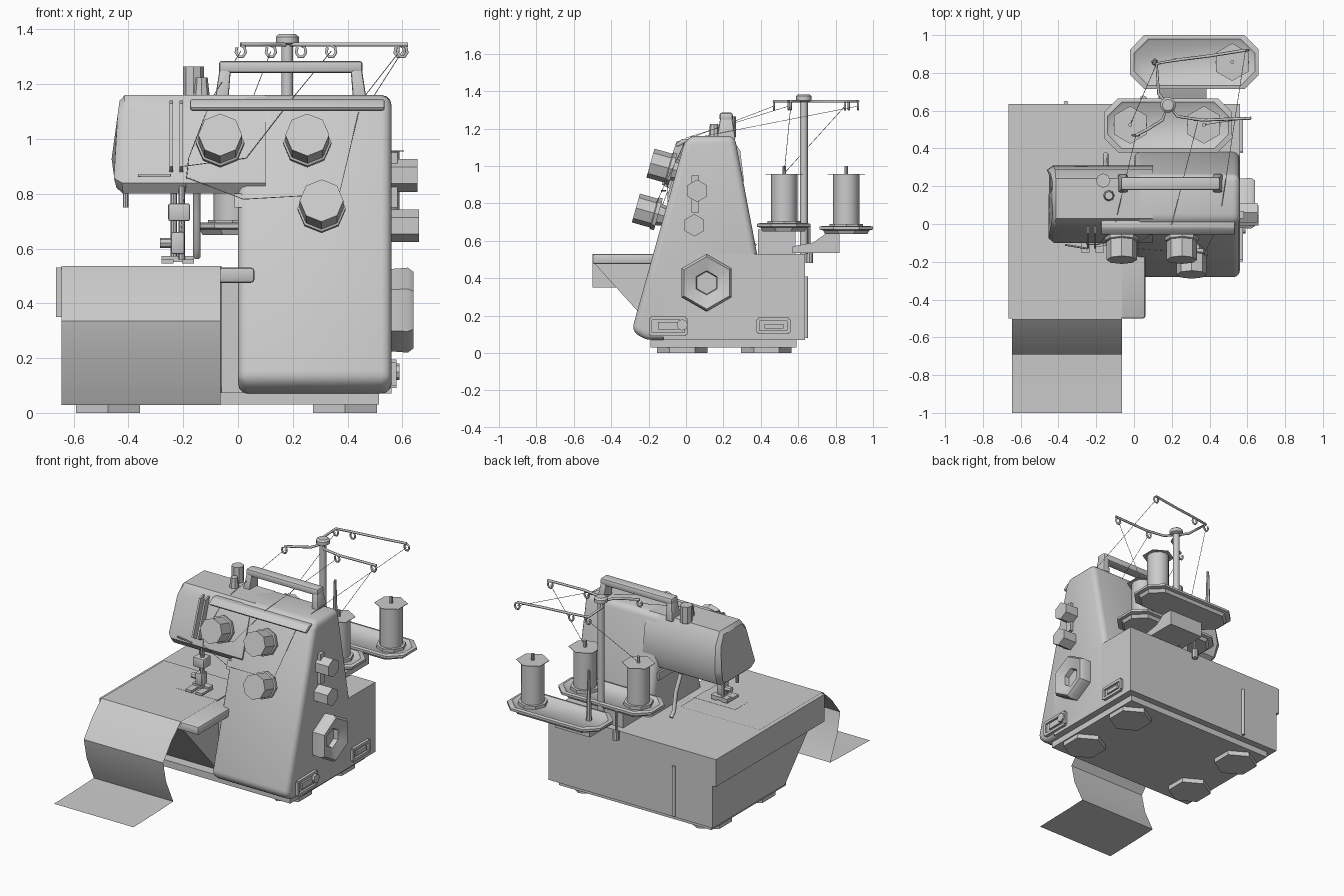
import bpy, bmesh, math
from mathutils import Vector, Matrix

cube = bpy.data.objects.get("Cube")
if cube:
    bpy.data.objects.remove(cube, do_unlink=True)

grey = bpy.data.materials.new("light_grey")
grey.use_nodes = True
grey.diffuse_color = (0.6, 0.6, 0.6, 1)
grey.node_tree.nodes["Principled BSDF"].inputs["Base Color"].default_value = (0.6, 0.6, 0.6, 1)
meshes = []


def finish(name, bm, bevel=0, segments=3):
    bmesh.ops.remove_doubles(bm, verts=bm.verts, dist=0.0001)
    bmesh.ops.recalc_face_normals(bm, faces=bm.faces)
    if bevel:
        edges = [e for e in bm.edges if e.is_manifold and e.calc_face_angle() > 0.4]
        bmesh.ops.bevel(bm, geom=edges, offset=bevel, segments=segments,
                        profile=0.5, affect='EDGES', clamp_overlap=True)
    mesh = bpy.data.meshes.new(name)
    bm.to_mesh(mesh)
    bm.free()
    mesh.materials.append(grey)
    obj = bpy.data.objects.new(name, mesh)
    bpy.context.collection.objects.link(obj)
    meshes.append(obj)
    return obj


def loft(name, rings, bevel=0, segments=3, caps=True):
    """Skin a list of closed rings of equal length."""
    bm = bmesh.new()
    rows = [[bm.verts.new(p) for p in ring] for ring in rings]
    n = len(rows[0])
    for a, b in zip(rows, rows[1:]):
        for i in range(n):
            bm.faces.new((a[i], a[(i + 1) % n], b[(i + 1) % n], b[i]))
    if caps:
        bm.faces.new(rows[0])
        bm.faces.new(rows[-1])
    return finish(name, bm, bevel, segments)


def prism(name, profile, x0, x1, bevel=0, segments=3):
    """Extrude a (y, z) profile along x."""
    return loft(name, [[(x, y, z) for y, z in profile] for x in (x0, x1)], bevel, segments)


def box(name, x, y, z, bevel=0):
    return prism(name, [(y[0], z[0]), (y[1], z[0]), (y[1], z[1]), (y[0], z[1])], *x, bevel, 2)


def lathe(name, profile, loc, axis=(0, 0, 1), sides=12):
    """Turn an (r, height) profile round an axis."""
    turn = Vector(axis).to_track_quat('Z', 'Y').to_matrix().to_4x4()
    place = Matrix.Translation(loc) @ turn
    rings = []
    for r, h in profile:
        angles = [2 * math.pi * i / sides for i in range(sides)]
        rings.append([place @ Vector((r * math.sin(a), r * math.cos(a), h)) for a in angles])
    return loft(name, rings)


def rod(name, r, length, loc, axis=(0, 0, 1), sides=12):
    return lathe(name, [(r, 0), (r, length)], loc, axis, sides)


def wire(name, points, r, smooth=False):
    curve = bpy.data.curves.new(name, 'CURVE')
    curve.dimensions = '3D'
    curve.bevel_depth = r
    curve.bevel_resolution = 1
    curve.use_fill_caps = True
    spline = curve.splines.new('POLY')
    spline.points.add(len(points) - 1)
    for p, co in zip(spline.points, points):
        p.co = (*co, 1)
    curve.materials.append(grey)
    obj = bpy.data.objects.new(name, curve)
    bpy.context.collection.objects.link(obj)


# Base, feet and work bed
box("base_plate", (-0.6, 0.515), (-0.19, 0.59), (0.03, 0.075))
for x in (-0.475, 0.39):
    for y in (-0.02, 0.43):
        rod("foot", 0.135, 0.035, (x, y, 0), sides=6)
box("base_body", (-0.64, 0.56), (-0.12, 0.635), (0.07, 0.53))
prism("bed_front", [(-0.1, 0.07), (-0.12, 0.07), (-0.5, 0.49), (-0.5, 0.525), (-0.1, 0.525)], -0.64, -0.06)
box("bed_side_cover", (-0.664, -0.63), (-0.5, 0.635), (0.35, 0.53))
box("bed_shelf", (-0.64, 0.06), (-0.5, 0.0), (0.475, 0.53), 0.012)
wire("back_lever", [(-0.36, 0.642, 0.08), (-0.36, 0.642, 0.41)], 0.012)

# Column and arm
prism("column", [(-0.22, 0.07), (-0.29, 0.12), (-0.01, 1.12), (0.02, 1.16), (0.26, 1.16),
                 (0.38, 0.53), (0.38, 0.07)], 0.0, 0.56, 0.035)
arm_section = [(-0.07, 0.8), (-0.1, 0.84), (-0.02, 1.1), (0.03, 1.16), (0.24, 1.16),
               (0.29, 1.08), (0.31, 0.92), (0.28, 0.83), (0.23, 0.8)]


def arm_ring(x, lean, size):
    return [(x + lean * (0.1 * max(0, z - 0.89) + 0.2 * max(0, 0.89 - z)),
             0.11 + (y - 0.11) * size, 0.98 + (z - 0.98) * size) for y, z in arm_section]


loft("arm", [arm_ring(0.1, 0, 1), arm_ring(-0.43, 0.6, 1), arm_ring(-0.465, 1.2, 0.88)])
prism("arm_joint", [(-0.09, 0.8), (-0.11, 0.75), (0.3, 0.75), (0.3, 0.8)], -0.012, 0.05)
prism("thread_rail", [(-0.045, 1.1), (-0.06, 1.115), (-0.02, 1.145), (0.03, 1.145)], -0.175, 0.535, 0.008, 2)

# Carrying handle
for x0, x1 in ((-0.085, -0.065), (0.47, 0.45)):
    s = math.copysign(1, x1 - x0)
    loft("handle_leg", [[(x0, 0.165, 1.14), (x0 + 0.05 * s, 0.165, 1.14), (x0 + 0.05 * s, 0.265, 1.14), (x0, 0.265, 1.14)],
                        [(x1, 0.185, 1.27), (x1 + 0.04 * s, 0.185, 1.27), (x1 + 0.04 * s, 0.245, 1.27), (x1, 0.245, 1.27)]],
         0.008, 2)
box("handle_grip", (-0.07, 0.455), (0.18, 0.25), (1.24, 1.285), 0.012)

# Tension dials on the front and top
slope = (0, -0.963, 0.27)
for x, y, z in ((-0.065, -0.19, 1.015), (0.253, -0.19, 1.015), (0.305, -0.268, 0.775)):
    lathe("tension_dial", [(0.05, -0.18), (0.06, -0.125), (0.088, -0.125), (0.088, -0.105),
                           (0.08, -0.1), (0.08, 0)], (x, y, z), slope, 8)
rod("top_dial", 0.038, 0.11, (-0.163, 0.23, 1.155), sides=8)
lathe("top_button", [(0.03, 0), (0.022, 0.07)], (-0.133, 0.15, 1.155), sides=8)

# Side dials, handwheel and sockets
for y, z, length in ((0.06, 0.867, 0.1), (0.045, 0.683, 0.105)):
    rod("side_dial", 0.06, length, (0.555, y, z), (1, 0, 0), 6)
box("dial_mount", (0.55, 0.583), (0.03, 0.07), (0.75, 0.95))
lathe("handwheel", [(0.15, 0), (0.155, 0.065), (0.14, 0.085), (0.065, 0.06), (0.06, 0.03), (0, 0.03)],
      (0.555, 0.11, 0.375), (1, 0, 0), 6)


def frame_panel(name, y, z, inner):
    rim = 0.018
    box(name + "_back", (0.55, 0.564), y, z)
    for edge in y:
        box(name + "_rim", (0.55, 0.578), (edge - rim / 2, edge + rim / 2), z)
    for edge in z:
        box(name + "_rim", (0.55, 0.578), y, (edge - rim / 2, edge + rim / 2))
    box(name + "_insert", (0.55, 0.576), *inner)


frame_panel("power_switch", (-0.19, 0.0), (0.1, 0.185), ((-0.15, -0.04), (0.125, 0.165)))
frame_panel("power_socket", (0.385, 0.55), (0.11, 0.18), ((0.42, 0.52), (0.13, 0.155)))
rod("side_button", 0.03, 0.04, (0.55, -0.02, 0.15), (1, 0, 0), 8)

# Spool stand
box("stand_block", (0.05, 0.3), (0.385, 0.585), (0.53, 0.66))
prism("stand_arm", [(0.57, 0.535), (0.82, 0.535), (0.82, 0.64), (0.75, 0.64), (0.68, 0.59), (0.57, 0.57)], 0.13, 0.385)
rod("stand_screw", 0.02, 0.06, (0.05, 0.66, 0.48), sides=8)
rod("stand_screw_stem", 0.01, 0.15, (0.05, 0.655, 0.53), sides=8)


def tray(cx, cy, z):
    def ring(shrink, height):
        hx, hy, c = 0.34 - shrink, 0.143 - shrink, 0.075
        half = [(hx, hy - c), (hx - c, hy), (c - hx, hy), (-hx, hy - c)]
        return [(cx + px, cy + py, height) for px, py in half + [(-a, -b) for a, b in half]]
    loft("spool_tray", [ring(0.03, z), ring(0.02, z + 0.02), ring(0, z + 0.025), ring(0, z + 0.04),
                        ring(0.02, z + 0.045), ring(0.03, z + 0.035)])


tray(0.18, 0.522, 0.65)
tray(0.32, 0.857, 0.635)
for x, y, z in ((-0.02, 0.525, 0.685), (0.37, 0.525, 0.685), (0.52, 0.857, 0.67)):
    rod("spool_cushion", 0.09, 0.02, (x, y, z), sides=8)
    rod("thread_spool", 0.07, 0.955 - z, (x, y, z))
    rod("spool_cap", 0.1, 0.003, (x, y, 0.955), sides=6)
    rod("spool_pin", 0.01, 0.3, (x, y, 0.7), sides=8)
lathe("bare_spool_pin", [(0.018, 0), (0.008, 0.33)], (0.11, 0.857, 0.67), sides=8)

# Telescopic mast with thread guides
rod("mast", 0.021, 0.83, (0.18, 0.63, 0.53))
lathe("mast_cap", [(0.025, 0), (0.042, 0.008), (0.042, 0.03), (0.03, 0.04)], (0.18, 0.63, 1.343))
guide_z = 1.345
guides = (
    [(0.01, 0.47), (0.07, 0.5), (0.15, 0.55), (0.18, 0.63), (0.23, 0.57), (0.36, 0.55), (0.62, 0.56)],
    [(0.18, 0.63), (0.13, 0.69), (0.12, 0.85), (0.24, 0.87), (0.4, 0.89), (0.59, 0.92)],
)
for path in guides:
    wire("guide_arm", [(x, y, guide_z) for x, y in path], 0.008)
hooks = ((0.01, 0.47), (0.6, 0.56), (0.34, 0.55), (0.12, 0.85), (0.23, 0.87), (0.59, 0.92))
for x, y in hooks:
    loop = [(x + 0.018 * math.sin(a * 0.9), y, guide_z - 0.025 + 0.022 * math.cos(a * 0.9)) for a in range(7)]
    wire("guide_hook", loop, 0.006)

# Take-up cover, needle bar and presser foot
fin = [(-0.01, 1.14), (-0.05, 1.13), (-0.13, 0.9), (-0.07, 0.87)]
for x in (-0.25, -0.213):
    prism("take_up_cover", fin, x, x + 0.012)
wire("thread_bar", [(-0.365, -0.11, 0.867), (-0.245, -0.13, 0.867)], 0.005)
rod("arm_pin", 0.01, 0.06, (-0.41, 0.05, 0.75), sides=8)
for x, y in ((-0.235, -0.05), (-0.205, -0.08)):
    rod("needle_bar", 0.012, 0.27, (x, y, 0.56), sides=8)
box("needle_clamp", (-0.255, -0.175), (-0.11, -0.03), (0.7, 0.765), 0.008)
box("foot_ankle", (-0.245, -0.195), (-0.1, -0.04), (0.58, 0.66), 0.008)
rod("foot_screw", 0.018, 0.05, (-0.235, -0.07, 0.62), (-1, 0, 0), 8)
for x in (-0.28, -0.205):
    box("presser_foot_toe", (x, x + 0.045), (-0.15, -0.03), (0.545, 0.56))
box("presser_foot_bridge", (-0.28, -0.16), (-0.075, -0.03), (0.55, 0.572))
box("needle_plate", (-0.36, -0.06), (-0.13, 0.0), (0.528, 0.537))
wire("foot_lifter", [(-0.15, 0.27, 0.82), (-0.15, 0.32, 0.72), (-0.15, 0.34, 0.6), (-0.15, 0.37, 0.57)], 0.014)

# Fabric sheet running over the bed and down to the table
cloth_path = [(0.15, 0.536), (-0.505, 0.536), (-0.6, 0.45), (-0.69, 0.335), (-0.66, 0.2),
              (-0.585, 0.04), (-0.7, 0.035), (-1.0, 0.028)]
bm = bmesh.new()
rows = [[bm.verts.new((x, y, z)) for x in (-0.645, -0.064)] for y, z in cloth_path]
for a, b in zip(rows, rows[1:]):
    bm.faces.new((a[0], b[0], b[1], a[1]))
finish("fabric", bm)

# Threads
threads = (
    [(0.01, 0.47, 1.32), (-0.1, 0.0, 1.14), (-0.18, -0.1, 0.93), (-0.22, -0.09, 0.57)],
    [(0.34, 0.55, 1.32), (0.2, 0.0, 1.15), (0.03, -0.09, 0.93), (-0.2, -0.12, 0.9)],
    [(0.59, 0.92, 1.32), (0.45, 0.0, 1.14), (0.37, -0.16, 0.8), (0.02, -0.13, 0.78), (-0.19, -0.1, 0.86)],
    [(0.6, 0.56, 1.32), (0.37, 0.525, 0.96)],
    [(0.12, 0.85, 1.32), (-0.02, 0.525, 0.96)],
)
for path in threads:
    wire("thread", path, 0.0015)

# Smooth shading with sharp edges kept
bpy.ops.object.select_all(action='DESELECT')
for obj in meshes:
    obj.select_set(True)
bpy.context.view_layer.objects.active = meshes[0]
bpy.ops.object.shade_smooth_by_angle(angle=0.65)
